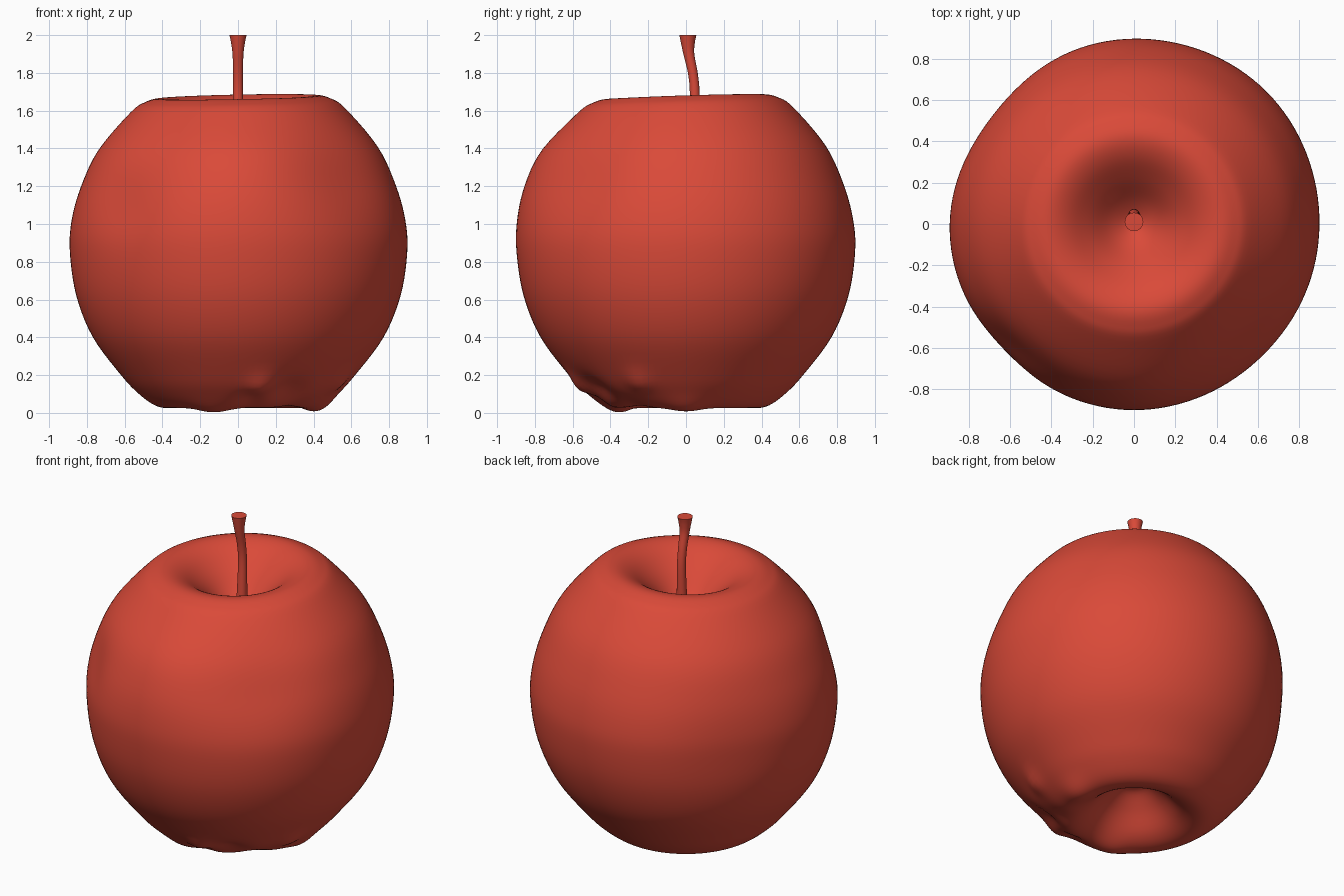
import bpy, bmesh, math
from mathutils import Vector

if "Cube" in bpy.data.objects:
    bpy.data.objects.remove(bpy.data.objects["Cube"])

red = bpy.data.materials.new("apple red")
red.diffuse_color = (0.70, 0.068, 0.040, 1)
red.use_nodes = True
red.node_tree.nodes["Principled BSDF"].inputs["Base Color"].default_value = red.diffuse_color


def spline(pts, steps):
    """Catmull-Rom curve through points of any dimension."""
    out = []
    for i in range(len(pts) - 1):
        p0, p1 = pts[max(i - 1, 0)], pts[i]
        p2, p3 = pts[i + 1], pts[min(i + 2, len(pts) - 1)]
        for s in range(steps):
            t = s / steps
            out.append([0.5 * (2 * b + (c - a) * t + (2 * a - 5 * b + 4 * c - d) * t * t
                               + (3 * b - a - 3 * c + d) * t ** 3)
                        for a, b, c, d in zip(p0, p1, p2, p3)])
    out.append(list(pts[-1]))
    return out


def skin(name, rings, start, end, angle):
    """Join rings of points into a closed smooth surface with two poles."""
    bm = bmesh.new()
    loops = [[bm.verts.new(p) for p in ring] for ring in rings]
    n = len(loops[0])
    a, b = bm.verts.new(start), bm.verts.new(end)
    for j in range(n):
        k = (j + 1) % n
        for lo, hi in zip(loops, loops[1:]):
            bm.faces.new((lo[j], lo[k], hi[k], hi[j]))
        bm.faces.new((a, loops[0][k], loops[0][j]))
        bm.faces.new((b, loops[-1][j], loops[-1][k]))
    bmesh.ops.recalc_face_normals(bm, faces=bm.faces)
    me = bpy.data.meshes.new(name)
    bm.to_mesh(me)
    bm.free()
    me.materials.append(red)
    ob = bpy.data.objects.new(name, me)
    bpy.context.collection.objects.link(ob)
    bpy.ops.object.select_all(action='DESELECT')
    ob.select_set(True)
    bpy.context.view_layer.objects.active = ob
    bpy.ops.object.shade_smooth_by_angle(angle=math.radians(angle))
    return ob


# Apple body: lathe profile (radius, z) from lower hollow to stem hollow
profile = [(0.01, 0.25), (0.08, 0.24), (0.17, 0.17), (0.27, 0.07), (0.36, 0.028),
           (0.44, 0.04), (0.53, 0.105), (0.62, 0.2), (0.77, 0.4), (0.86, 0.62),
           (0.895, 0.85), (0.885, 1.02), (0.835, 1.2), (0.74, 1.4), (0.57, 1.6),
           (0.49, 1.655), (0.41, 1.672), (0.32, 1.64), (0.22, 1.56), (0.12, 1.46),
           (0.05, 1.41), (0.01, 1.4)]

# Bumps and dents: azimuth in degrees, radius, z, width, amount
lumps = [(142, 0.88, 0.85, 0.40, -0.035), (225, 0.85, 1.10, 0.20, -0.03),
         (222, 0.87, 0.80, 0.35, -0.015), (315, 0.80, 1.25, 0.30, -0.03),
         (45, 0.88, 0.90, 0.45, 0.01), (270, 0.80, 1.30, 0.30, 0.025),
         (250, 0.34, 0.03, 0.10, 0.028), (0, 0.42, 0.04, 0.10, 0.022),
         (282, 0.56, 0.16, 0.07, 0.025), (335, 0.58, 0.18, 0.07, 0.022),
         (300, 0.53, 0.12, 0.10, -0.035), (278, 0.47, 0.06, 0.07, -0.025),
         (318, 0.42, 0.05, 0.09, -0.02)]
spots = [(Vector((r * math.cos(math.radians(a)), r * math.sin(math.radians(a)), z)), w, k)
         for a, r, z, w, k in lumps]
core = Vector((0, 0, 0.85))


def shape(p):
    """Tilt the shoulders slightly and push out the lumps."""
    push = sum(k * math.exp(-((p - c).length / w) ** 2) for c, w, k in spots)
    q = p + (p - core).normalized() * push
    q.z += max(0, (p.z - 1.0) / 0.67) * (0.02 * p.x + 0.03 * p.y)
    q.z = max(q.z, 0.0)
    return q


SIDES = 128
rings = [[shape(Vector((r * math.cos(2 * math.pi * j / SIDES),
                        r * math.sin(2 * math.pi * j / SIDES), z))) for j in range(SIDES)]
         for r, z in spline(profile, 5)]
skin("apple_body", rings, (0, 0, 0.25), (0, 0, 1.4), 80)

# Stem: bent tube (y, z, radius) flaring at its flat top
stem = spline([(0.035, 1.36, 0.034), (0.043, 1.55, 0.029), (0.046, 1.7, 0.026),
               (0.036, 1.8, 0.026), (0.015, 1.9, 0.029), (0.01, 1.96, 0.037),
               (0.01, 2.0, 0.045)], 5)
rings = [[(r * math.cos(2 * math.pi * j / 32), y + r * math.sin(2 * math.pi * j / 32), z)
          for j in range(32)] for y, z, r in stem]
skin("stem", rings, (0, 0.035, 1.36), (0, 0.01, 2.0), 40)
